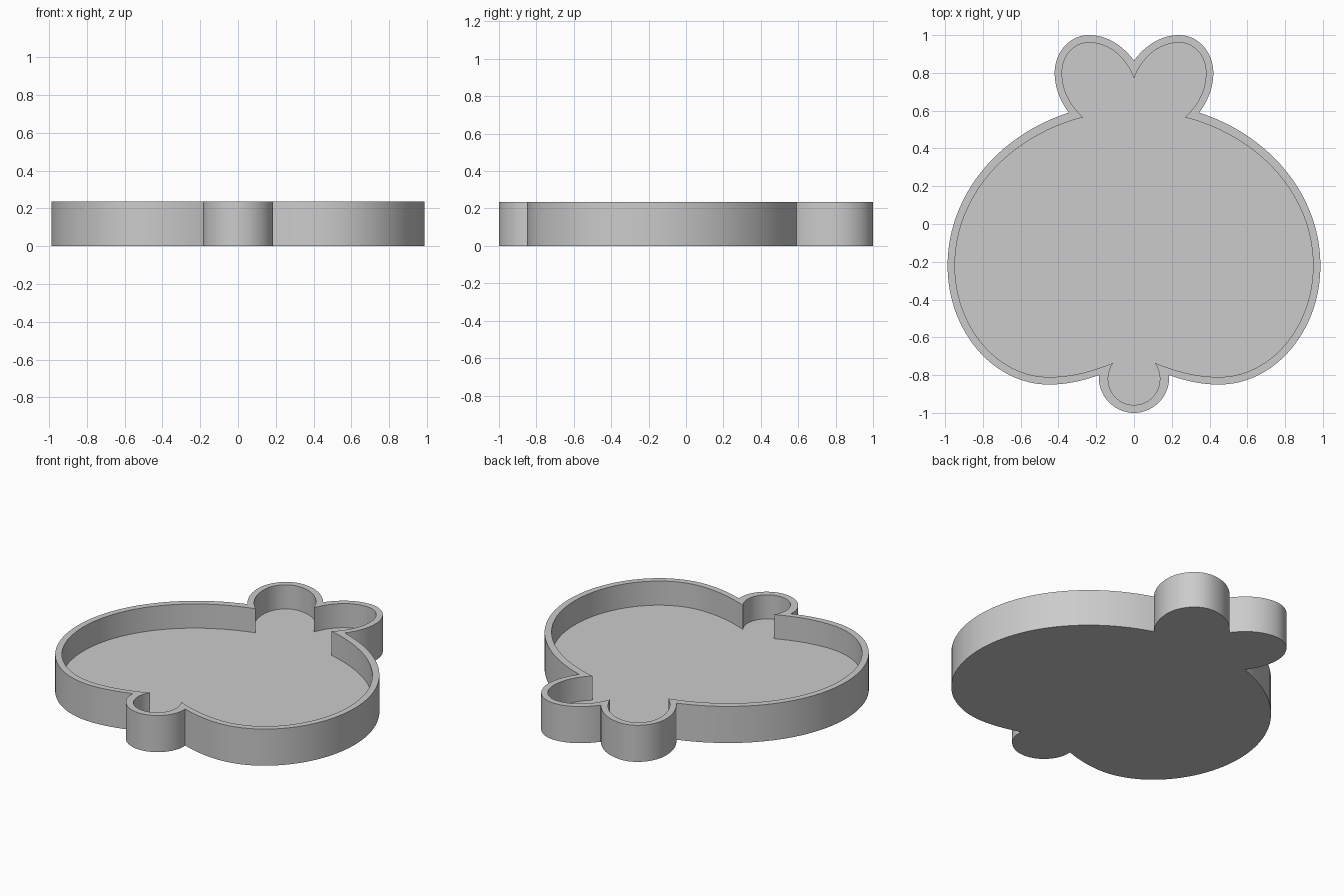
import bpy
import bmesh
import math
from mathutils import Vector
from mathutils.geometry import interpolate_bezier

HEIGHT = 0.235
FLOOR = 0.08
STEPS = 24

# Right half of each outline as chained bezier points, rear notch to front tip
OUTER = [(0, .865), (.06, .945), (.14, 1), (.24, 1),        # rear lobe, inner side
         (.34, 1), (.42, .91), (.42, .8),                   # rear lobe, outer side
         (.42, .72), (.39, .65), (.345, .59),
         (.732, .464), (.987, .141), (.987, -.22),          # round body
         (.987, -.567), (.745, -.85), (.45, -.85),
         (.36, -.85), (.27, -.83), (.185, -.8),
         (.195, -.91), (.103, -1), (0, -1)]                 # front lobe
INNER = [(0, .77), (.04, .88), (.13, .96), (.24, .96),
         (.32, .96), (.381, .89), (.381, .8),
         (.381, .7), (.33, .62), (.27, .565),
         (.672, .461), (.948, .145), (.948, -.22),
         (.948, -.545), (.723, -.81), (.45, -.81),
         (.33, -.81), (.22, -.78), (.11, -.735),
         (.175, -.83), (.115, -.958), (0, -.958)]


def closed_outline(controls):
    """Sample the bezier chain, then mirror it across the centre line."""
    points = [Vector((x, y, 0)) for x, y in controls]
    half = [points[0]]
    for i in range(0, len(points) - 1, 3):
        half += interpolate_bezier(*points[i:i + 4], STEPS + 1)[1:]
    mirrored = [Vector((-p.x, p.y, 0)) for p in reversed(half[1:-1])]
    return half + mirrored


def ring(bm, outline, height):
    return [bm.verts.new((p.x, p.y, height)) for p in outline]


def bridge(bm, first, second):
    count = len(first)
    for i in range(count):
        j = (i + 1) % count
        bm.faces.new((first[i], first[j], second[j], second[i]))


def make_material(name, colour):
    material = bpy.data.materials.new(name)
    material.use_nodes = True
    material.diffuse_color = colour
    shader = material.node_tree.nodes["Principled BSDF"]
    shader.inputs["Base Color"].default_value = colour
    return material


default_cube = bpy.data.objects.get("Cube")
if default_cube:
    bpy.data.objects.remove(default_cube, do_unlink=True)

# Tray shell: base, outer wall, flat rim, inner wall and floor
outer, inner = closed_outline(OUTER), closed_outline(INNER)
bm = bmesh.new()
rings = [ring(bm, outer, 0), ring(bm, outer, HEIGHT),
         ring(bm, inner, HEIGHT), ring(bm, inner, FLOOR)]
for lower, upper in zip(rings, rings[1:]):
    bridge(bm, lower, upper)
caps = [bm.faces.new(rings[0]), bm.faces.new(rings[-1])]
bmesh.ops.triangulate(bm, faces=caps)
bmesh.ops.recalc_face_normals(bm, faces=bm.faces)

mesh = bpy.data.meshes.new("lobed_tray")
bm.to_mesh(mesh)
bm.free()
tray = bpy.data.objects.new("lobed_tray", mesh)
bpy.context.collection.objects.link(tray)
mesh.materials.append(make_material("plain grey", (0.6, 0.6, 0.6, 1)))

# Smooth curved walls with crisp rim and corners
bpy.ops.object.select_all(action='DESELECT')
tray.select_set(True)
bpy.context.view_layer.objects.active = tray
bpy.ops.object.shade_smooth_by_angle(angle=math.radians(30))
